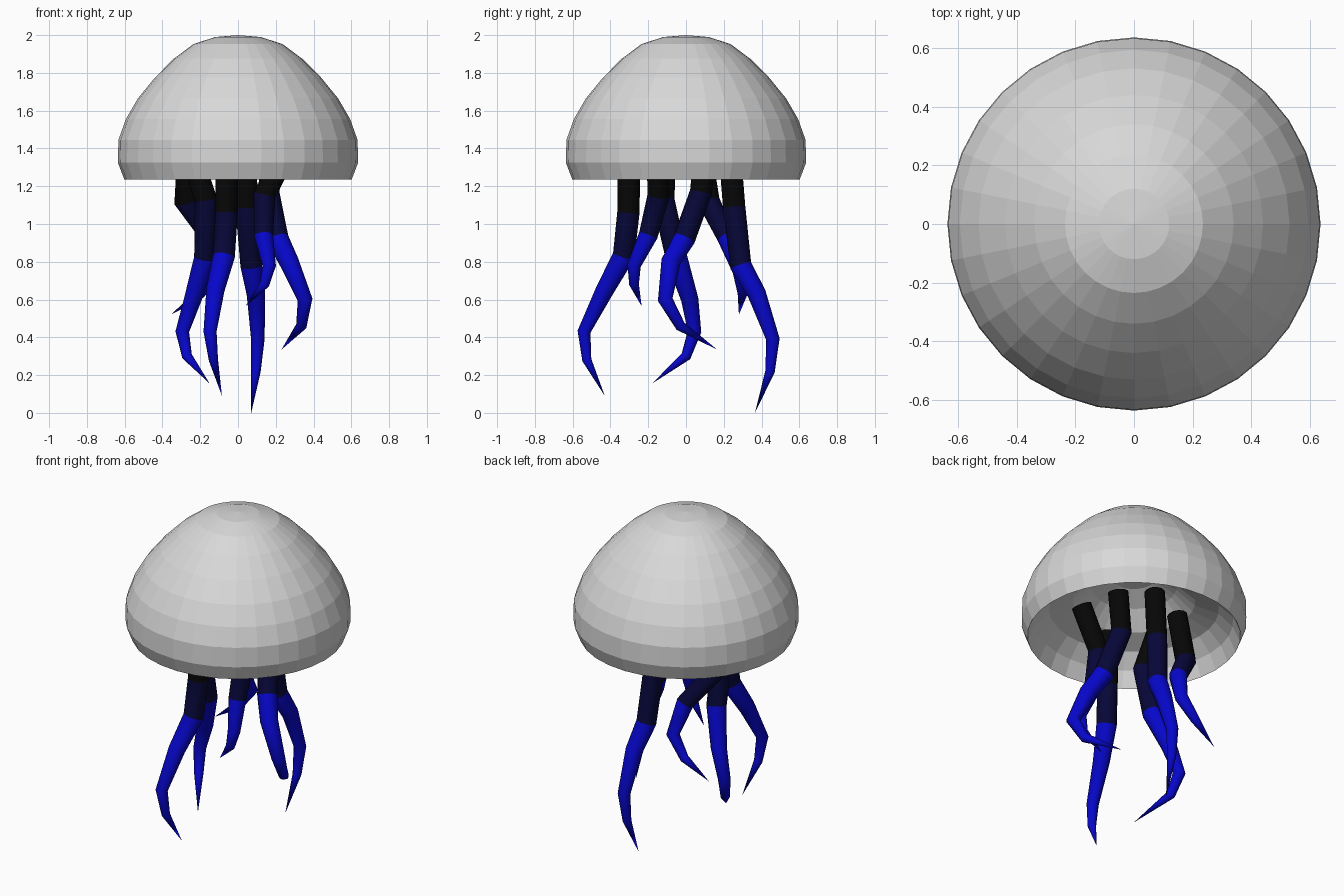
import bpy, bmesh, math
from mathutils import Vector

if "Cube" in bpy.data.objects:
    bpy.data.objects.remove(bpy.data.objects["Cube"])


def material(name, colour):
    m = bpy.data.materials.new(name)
    m.diffuse_color = (*colour, 1)
    m.use_nodes = True
    m.node_tree.nodes["Principled BSDF"].inputs["Base Color"].default_value = m.diffuse_color
    return m


GREY = material("pale_grey", (0.69, 0.69, 0.69))
BLACK = material("black", (0.002, 0.002, 0.002))
NAVY = material("navy", (0.002, 0.002, 0.04))
BLUE = material("bright_blue", (0.002, 0.002, 0.6))


def finish(name, bm, materials):
    bmesh.ops.recalc_face_normals(bm, faces=bm.faces[:])
    mesh = bpy.data.meshes.new(name)
    bm.to_mesh(mesh)
    bm.free()
    for m in materials:
        mesh.materials.append(m)
    obj = bpy.data.objects.new(name, mesh)
    bpy.context.collection.objects.link(obj)
    return obj


def bridge(bm, a, b, index=0):
    """Join two rings of equal size with quads."""
    n = len(a)
    for i in range(n):
        j = (i + 1) % n
        bm.faces.new((a[i], a[j], b[j], b[i])).material_index = index


def fan(bm, ring, point, index=0):
    """Close a ring to a single point."""
    tip = bm.verts.new(point)
    for i in range(len(ring)):
        bm.faces.new((ring[i], ring[(i + 1) % len(ring)], tip)).material_index = index


def bell(outer, inner, top, ceiling, sides=32):
    """Closed shell turned around z: outer dome, rim, hollow underside."""
    bm = bmesh.new()
    rings = []
    for r, z in outer + inner:
        rings.append([bm.verts.new((r * math.cos(math.tau * i / sides),
                                    r * math.sin(math.tau * i / sides), z))
                      for i in range(sides)])
    for a, b in zip(rings, rings[1:]):
        bridge(bm, a, b)
    fan(bm, rings[0], (0, 0, top))
    fan(bm, rings[-1], (0, 0, ceiling))
    finish("bell", bm, [GREY])


def tentacle(name, path, radius=0.059, sides=12):
    """Tapering tube: black root, navy second segment, blue remainder."""
    pts = [Vector(p) for p in path]
    dist = [0.0]
    for a, b in zip(pts, pts[1:]):
        dist.append(dist[-1] + (b - a).length)
    bm = bmesh.new()
    rings = []
    for k, p in enumerate(pts[:-1]):
        tangent = (pts[k + 1] - p).normalized()
        if k:
            tangent = (tangent + (p - pts[k - 1]).normalized()).normalized()
        u = Vector((0, 1, 0)).cross(tangent).normalized()
        v = tangent.cross(u)
        r = radius * min(1, (1 - dist[k] / dist[-1]) / 0.6) ** 0.65
        rings.append([bm.verts.new(p + r * (u * math.cos(math.tau * i / sides)
                                            + v * math.sin(math.tau * i / sides)))
                      for i in range(sides)])
    for k in range(len(rings) - 1):
        bridge(bm, rings[k], rings[k + 1], min(k, 2))
    fan(bm, rings[-1], pts[-1], 2)
    for f in bm.faces:
        f.smooth = True
    bm.faces.new(rings[0]).material_index = 0
    finish(name, bm, [BLACK, NAVY, BLUE])


# Dome and hollow underside
bell(outer=[(0.12, 1.99), (0.235, 1.953), (0.34, 1.875), (0.44, 1.775), (0.53, 1.665),
            (0.594, 1.555), (0.633, 1.445), (0.636, 1.325), (0.602, 1.236)],
     inner=[(0.56, 1.33), (0.48, 1.41), (0.345, 1.455), (0.24, 1.55), (0.12, 1.61)],
     top=2.0, ceiling=1.63)

# Six tentacles, each from root to tip
tentacle("front_tentacle", [
    (-0.06, -0.30, 1.4), (-0.06, -0.305, 1.06), (-0.075, -0.33, 0.83), (-0.12, -0.43, 0.65),
    (-0.148, -0.54, 0.43), (-0.13, -0.525, 0.28), (-0.085, -0.43, 0.09)])
tentacle("front_left_tentacle", [
    (-0.26, -0.11, 1.4), (-0.17, -0.12, 1.13), (-0.175, -0.05, 0.82), (-0.24, 0.02, 0.6),
    (-0.295, 0.045, 0.43), (-0.27, 0.0, 0.3), (-0.15, -0.18, 0.155)])
tentacle("back_tentacle", [
    (0.04, 0.23, 1.4), (0.045, 0.255, 1.09), (0.07, 0.29, 0.78), (0.095, 0.375, 0.63),
    (0.105, 0.46, 0.39), (0.095, 0.445, 0.22), (0.07, 0.365, 0.0)])
tentacle("back_right_tentacle", [
    (0.20, 0.10, 1.4), (0.16, 0.08, 1.17), (0.21, -0.01, 0.92), (0.27, -0.08, 0.8),
    (0.355, -0.11, 0.6), (0.335, -0.03, 0.46), (0.23, 0.165, 0.335)])
tentacle("back_left_tentacle", [
    (-0.26, 0.07, 1.43), (-0.28, 0.12, 1.12), (-0.145, 0.215, 0.93), (-0.11, 0.285, 0.75),
    (-0.20, 0.30, 0.63), (-0.355, 0.28, 0.52)])
tentacle("front_right_tentacle", [
    (0.26, -0.15, 1.4), (0.14, -0.145, 1.15), (0.135, -0.2, 0.94), (0.165, -0.275, 0.78),
    (0.14, -0.275, 0.68), (0.04, -0.235, 0.565)])
